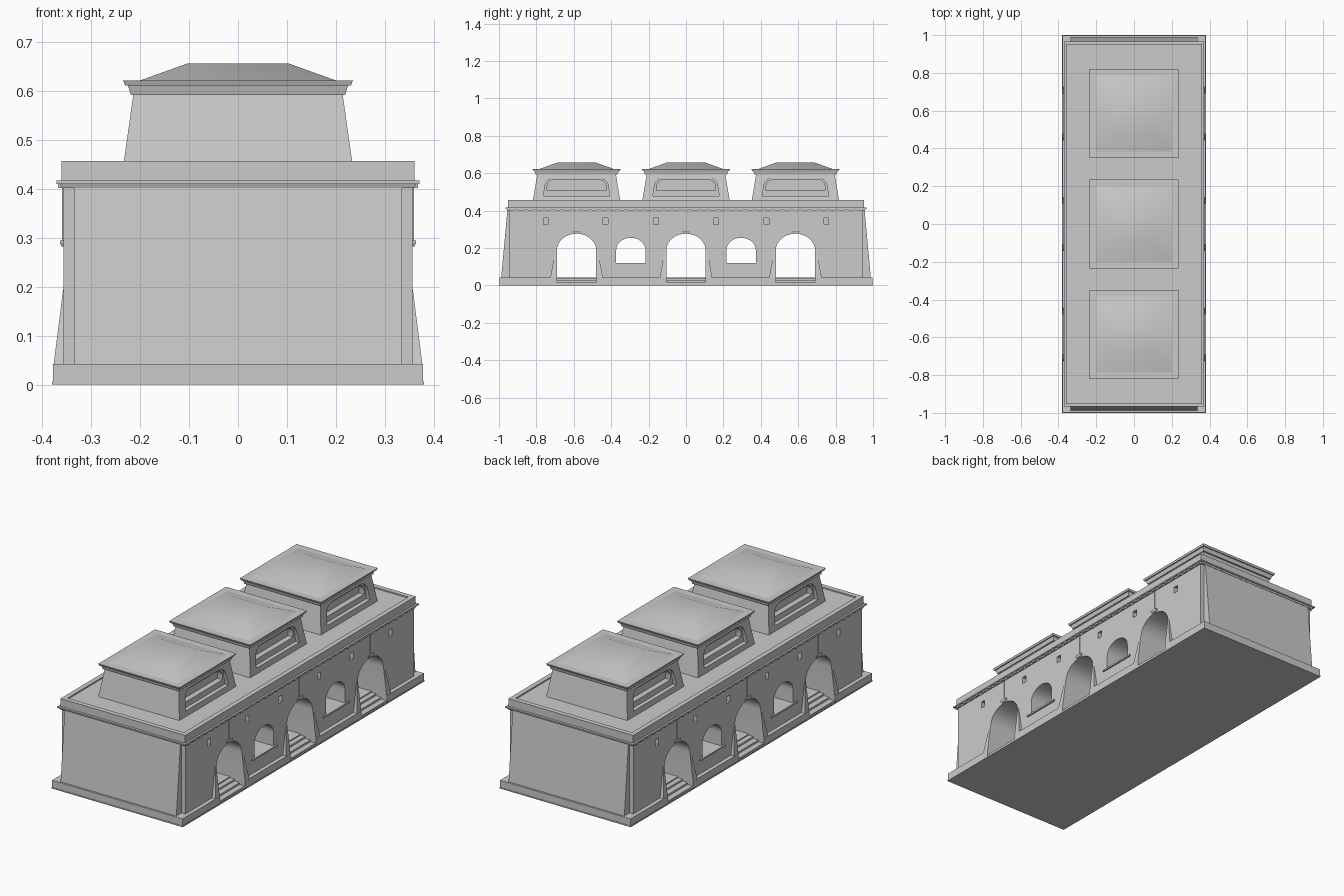
import bpy, bmesh, math

if "Cube" in bpy.data.objects:
    bpy.data.objects.remove(bpy.data.objects["Cube"])

stone = bpy.data.materials.new("pale_stone")
stone.use_nodes = True
COLOUR = (0.6, 0.6, 0.6, 1)
stone.diffuse_color = COLOUR
stone.node_tree.nodes["Principled BSDF"].inputs["Base Color"].default_value = COLOUR


def finish(name, bm):
    bmesh.ops.recalc_face_normals(bm, faces=bm.faces)
    mesh = bpy.data.meshes.new(name)
    bm.to_mesh(mesh)
    bm.free()
    mesh.materials.append(stone)
    ob = bpy.data.objects.new(name, mesh)
    bpy.context.collection.objects.link(ob)
    return ob


def add_loft(bm, loops):
    """Skin a stack of closed loops and cap both ends."""
    rows = [[bm.verts.new(p) for p in loop] for loop in loops]
    n = len(rows[0])
    for a, b in zip(rows, rows[1:]):
        for i in range(n):
            j = (i + 1) % n
            bm.faces.new((a[i], a[j], b[j], b[i]))
    bm.faces.new(rows[0][::-1])
    bm.faces.new(rows[-1])


def rect(x0, x1, y0, y1, z):
    return [(x0, y0, z), (x1, y0, z), (x1, y1, z), (x0, y1, z)]


def add_box(bm, x0, x1, y0, y1, z0, z1):
    add_loft(bm, [rect(x0, x1, y0, y1, z0), rect(x0, x1, y0, y1, z1)])


def tiers(name, levels, cy=0):
    """Stack of centred rectangles given as half x, half y, height."""
    bm = bmesh.new()
    add_loft(bm, [rect(-hx, hx, cy - hy, cy + hy, z) for hx, hy, z in levels])
    return finish(name, bm)


def add_prism(bm, outline, x0, x1):
    add_loft(bm, [[(x, y, z) for y, z in outline] for x in (x0, x1)])


def arch(cy, half, z0, spring, top, steps=20):
    pts = [(cy - half, z0), (cy + half, z0)]
    for i in range(steps + 1):
        a = math.pi * i / steps
        pts.append((cy + half * math.cos(a), spring + (top - spring) * math.sin(a)))
    return pts


def rounded_panel(cy, low, high, z0, z1, r, steps=6):
    pts = [(cy - low, z0), (cy + low, z0)]
    for side in (1, -1):
        for i in range(steps + 1):
            a = math.pi / 2 * (i if side > 0 else steps - i) / steps
            pts.append((cy + side * (high - r + r * math.cos(a)), z1 - r + r * math.sin(a)))
    return pts


def cut(ob, bm):
    cutter = finish("cutter", bm)
    cutter.hide_render = True
    mod = ob.modifiers.new("cut", "BOOLEAN")
    mod.operation, mod.solver, mod.object = "DIFFERENCE", "EXACT", cutter
    bpy.context.view_layer.objects.active = ob
    bpy.ops.object.modifier_apply(modifier=mod.name)
    bpy.data.objects.remove(cutter)


def side_range(s, a, b):
    return (s * a, s * b) if s > 0 else (s * b, s * a)


def smooth(ob, angle):
    bpy.ops.object.select_all(action="DESELECT")
    ob.select_set(True)
    bpy.context.view_layer.objects.active = ob
    bpy.ops.object.shade_smooth_by_angle(angle=math.radians(angle))


GATES = (-0.585, 0, 0.585)
WINDOWS = (-0.295, 0.295)
FLOOR = 0.042

# Plinth with stair notches
tiers("ground_slab", [(0.38, 1, 0), (0.38, 1, 0.006)])
plinth = tiers("plinth", [(0.378, 0.998, 0.006), (0.378, 0.998, FLOOR)])
notches, stairs = bmesh.new(), bmesh.new()
for s in (-1, 1):
    for y in GATES:
        add_box(notches, *side_range(s, 0.29, 0.4), y - 0.105, y + 0.105, 0.007, 0.06)
        for i in range(3):
            add_box(stairs, *side_range(s, 0.28, 0.376 - 0.03 * i),
                    y - 0.105, y + 0.105, 0.005, 0.016 + 0.01 * i)
cut(plinth, notches)
finish("stairs", stairs)

# Main hall with through passages and small wall openings
hall = tiers("main_hall", [(0.357, 0.945, FLOOR), (0.357, 0.945, 0.405)])
holes = bmesh.new()
for y in GATES:
    add_prism(holes, arch(y, 0.105, 0.02, 0.187, 0.277), -0.5, 0.5)
for y in WINDOWS:
    add_prism(holes, arch(y, 0.078, 0.12, 0.19, 0.255), -0.5, 0.5)
for s in (-1, 1):
    for y in (0.16, 0.43, 0.75):
        for t in (-1, 1):
            add_box(holes, *side_range(s, 0.335, 0.4), t * y - 0.013, t * y + 0.013, 0.325, 0.36)
cut(hall, holes)
smooth(hall, 30)

# Sloping end walls
ends = bmesh.new()
for s in (-1, 1):
    outline = [(s * y, z) for y, z in ((0.94, FLOOR), (0.988, FLOOR), (0.955, 0.403), (0.94, 0.403))]
    add_prism(ends, outline, -0.335, 0.335)
finish("end_walls", ends)

# Gate buttresses, keystones and window sills
butts, keys, sills = bmesh.new(), bmesh.new(), bmesh.new()
for s in (-1, 1):
    for y in GATES:
        for t in (-1, 1):
            add_loft(butts, [
                rect(s * 0.35, s * 0.377, y + t * 0.105, y + t * 0.14, FLOOR),
                rect(s * 0.35, s * 0.3575, y + t * 0.105, y + t * 0.113, 0.195)])
        add_loft(keys, [
            rect(s * 0.35, s * 0.36, y - 0.018, y + 0.018, 0.282),
            rect(s * 0.35, s * 0.364, y - 0.022, y + 0.022, 0.29),
            rect(s * 0.35, s * 0.364, y - 0.022, y + 0.022, 0.295)])
        add_box(keys, *side_range(s, 0.35, 0.36), y - 0.004, y + 0.004, 0.295, 0.404)
    for y in WINDOWS:
        add_box(sills, *side_range(s, 0.35, 0.365), y - 0.105, y + 0.105, 0.112, 0.12)
finish("gate_buttresses", butts)
finish("keystones", keys)
finish("window_sills", sills)

# Cornice, dentils and parapet
tiers("cornice", [(0.361, 0.957, 0.402), (0.364, 0.96, 0.41), (0.371, 0.965, 0.41), (0.371, 0.965, 0.417)])
dentils = bmesh.new()
for s in (-1, 1):
    for i in range(39):
        y = -0.931 + 0.049 * i
        add_box(dentils, *side_range(s, 0.355, 0.368), y - 0.012, y + 0.012, 0.402, 0.411)
finish("dentils", dentils)
tiers("parapet", [(0.361, 0.953, 0.416), (0.361, 0.953, 0.457), (0.336, 0.928, 0.457), (0.336, 0.928, 0.45)])

# Three roof pavilions
for n, y in enumerate(GATES, 1):
    tower = tiers(f"pavilion_{n}", [(0.235, 0.235, 0.445), (0.214, 0.21, 0.594)], y)
    for back, low, high, z0, z1, r in ((0.209, 0.178, 0.17, 0.477, 0.575, 0.05),
                                       (0.18, 0.158, 0.158, 0.507, 0.567, 0.042)):
        niche = bmesh.new()
        for s in (-1, 1):
            add_prism(niche, rounded_panel(y, low, high, z0, z1, r), *side_range(s, back, 0.3))
        cut(tower, niche)
    smooth(tower, 25)
    tiers(f"pavilion_eaves_{n}", [(0.219, 0.219, 0.592), (0.225, 0.225, 0.612),
                                  (0.231, 0.231, 0.612), (0.235, 0.235, 0.622)], y)
    roof = tiers(f"pavilion_roof_{n}", [(0.203, 0.203, 0.621), (0.103, 0.103, 0.657)], y)
    smooth(roof, 40)
